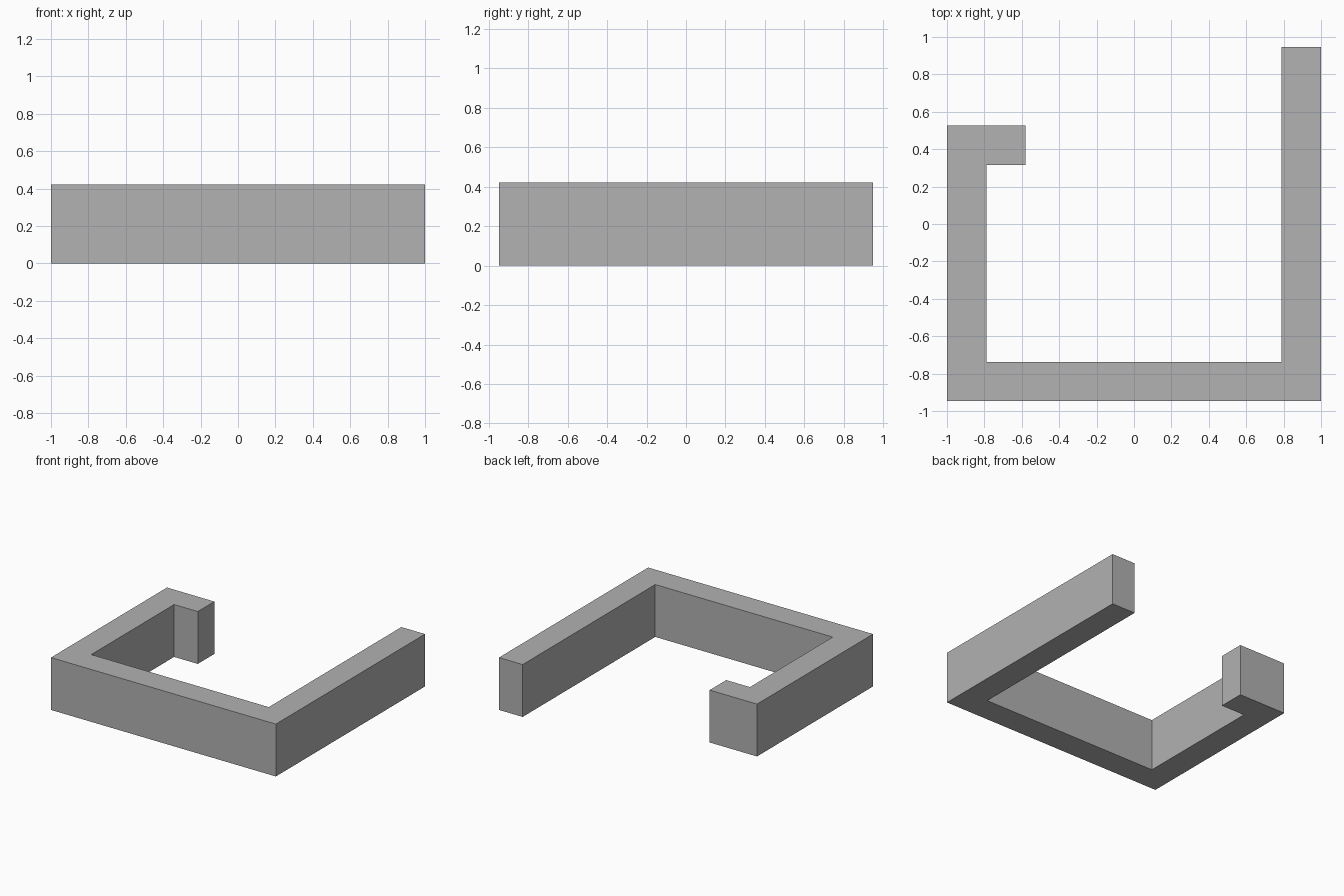
import bpy
import bmesh

cube = bpy.data.objects.get("Cube")
if cube:
    bpy.data.objects.remove(cube, do_unlink=True)

# Single grey material
grey = bpy.data.materials.new("plain grey")
grey.use_nodes = True
colour = (0.445, 0.445, 0.445, 1)
grey.diffuse_color = colour
grey.node_tree.nodes["Principled BSDF"].inputs["Base Color"].default_value = colour

# Main dimensions
T = 2 / 9.5           # wall thickness
H = 2 * T             # height
BACK = 4.5 * T        # end of the long arm
FRONT = -BACK
SHORT = FRONT + 7 * T  # end of the short arm

# Outline of the hooked bracket, counter-clockwise from the front corner
outline = [
    (-1, FRONT), (1, FRONT),
    (1, BACK), (1 - T, BACK),                 # long arm
    (1 - T, FRONT + T), (-1 + T, FRONT + T),  # inner front wall
    (-1 + T, SHORT - T), (-1 + 2 * T, SHORT - T),
    (-1 + 2 * T, SHORT), (-1, SHORT),         # inward hook
]

# Extrude the outline upward
bm = bmesh.new()
base = bm.faces.new([bm.verts.new((x, y, 0)) for x, y in outline])
result = bmesh.ops.extrude_face_region(bm, geom=[base], use_keep_orig=True)
top = [v for v in result["geom"] if isinstance(v, bmesh.types.BMVert)]
bmesh.ops.translate(bm, verts=top, vec=(0, 0, H))
bmesh.ops.recalc_face_normals(bm, faces=bm.faces)

mesh = bpy.data.meshes.new("hooked_bracket")
bm.to_mesh(mesh)
bm.free()
mesh.materials.append(grey)
bracket = bpy.data.objects.new("hooked_bracket", mesh)
bpy.context.collection.objects.link(bracket)
